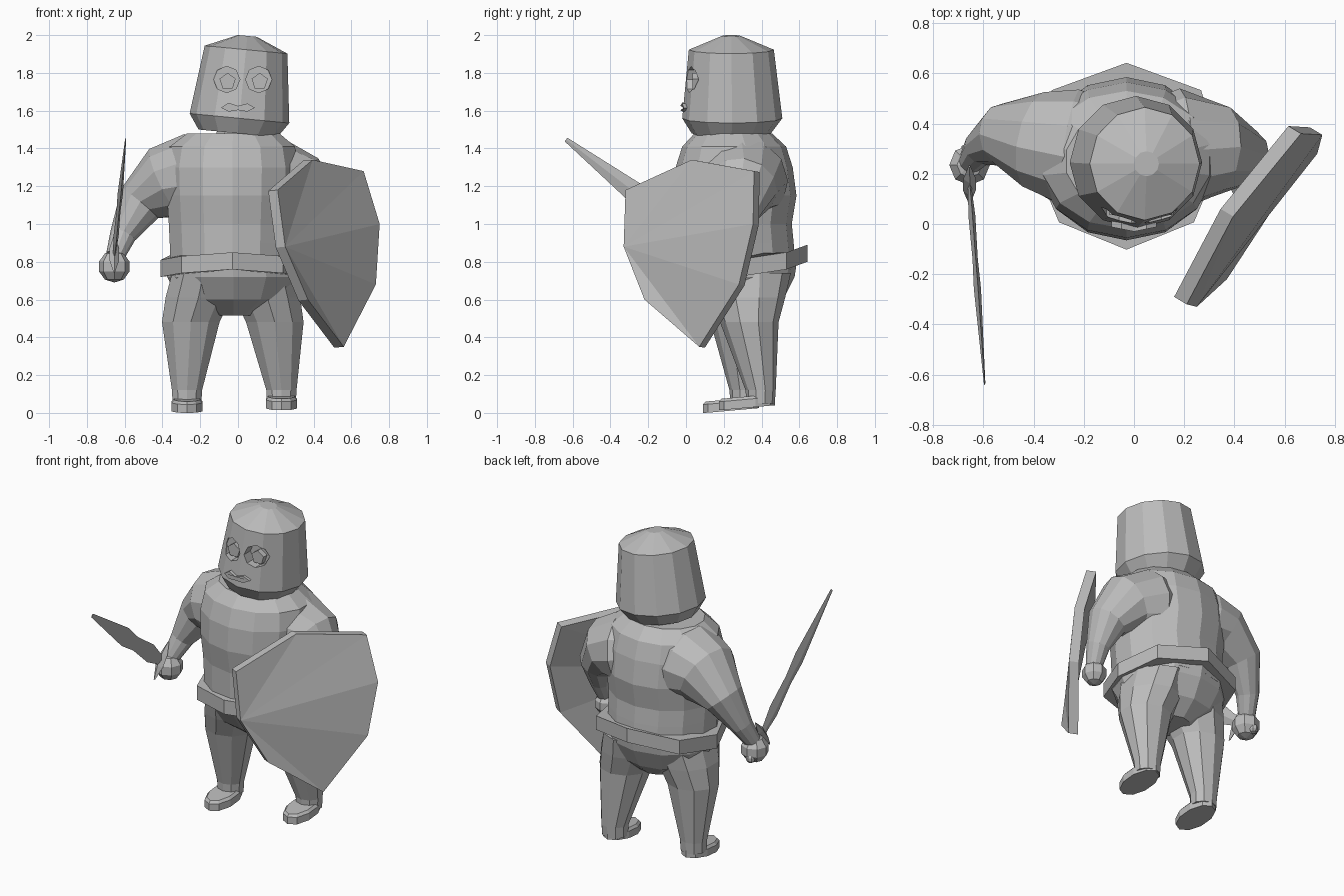
import bpy, bmesh
from math import pi, sin, cos, radians
from mathutils import Vector, Matrix, Quaternion

cube = bpy.data.objects.get("Cube")
if cube:
    bpy.data.objects.remove(cube)

grey = bpy.data.materials.new("plain grey")
grey.use_nodes = True
grey.diffuse_color = (0.5, 0.5, 0.5, 1)
grey.node_tree.nodes["Principled BSDF"].inputs["Base Color"].default_value = (0.5, 0.5, 0.5, 1)


def finish(name, bm):
    bmesh.ops.remove_doubles(bm, verts=bm.verts, dist=0.0005)
    bmesh.ops.recalc_face_normals(bm, faces=bm.faces)
    mesh = bpy.data.meshes.new(name)
    bm.to_mesh(mesh)
    bm.free()
    mesh.materials.append(grey)
    obj = bpy.data.objects.new(name, mesh)
    bpy.context.collection.objects.link(obj)
    return obj


def skin(name, loops):
    """Bridge equal-length loops of points and cap both ends."""
    bm = bmesh.new()
    rows = [[bm.verts.new(p) for p in loop] for loop in loops]
    n = len(rows[0])
    for a, b in zip(rows, rows[1:]):
        for i in range(n):
            j = (i + 1) % n
            bm.faces.new((a[i], a[j], b[j], b[i]))
    bm.faces.new(rows[0][::-1])
    bm.faces.new(rows[-1])
    return finish(name, bm)


def ring(c, rx, ry, n, q=Quaternion()):
    return [Vector(c) + q @ Vector((rx * sin(2 * pi * i / n), -ry * cos(2 * pi * i / n), 0))
            for i in range(n)]


def stack(name, rings, n):
    """Horizontal rings given as x, y, z, rx, ry."""
    return skin(name, [ring(r[:3], r[3], r[4], n) for r in rings])


def tube(name, pts, n):
    """Tube along a path given as x, y, z, radius."""
    loops = []
    for i, p in enumerate(pts):
        a, b = pts[max(i - 1, 0)], pts[min(i + 1, len(pts) - 1)]
        t = (Vector(b[:3]) - Vector(a[:3])).normalized()
        q = Vector((0, 0, -1)).rotation_difference(t)
        loops.append(ring(p[:3], p[3], p[3], n, q))
    return skin(name, loops)


def ball(name, c, r):
    bm = bmesh.new()
    bmesh.ops.create_uvsphere(bm, u_segments=8, v_segments=5, radius=r,
                              matrix=Matrix.Translation(c))
    return finish(name, bm)


# Torso, neck and hips
stack("torso", [(-.03, .27, .76, .335, .31), (-.03, .265, .9, .34, .305), (-.03, .26, 1.0, .345, .3),
                (-.03, .26, 1.15, .355, .325), (-.03, .255, 1.3, .36, .31),
                (-.03, .255, 1.41, .34, .275), (-.025, .25, 1.48, .25, .205)], 14)
stack("neck", [(0, .24, 1.44, .13, .13), (0, .24, 1.52, .11, .11)], 10)
stack("hips", [(-.03, .28, .82, .335, .31), (-.025, .28, .72, .35, .295),
               (-.025, .29, .6, .29, .225), (-.025, .3, .515, .12, .12)], 12)

# Belt rises at the front and more at the back, and is fuller behind
belt = []
for dz in (-.045, .045):
    loop = ring((-.03, .27, .765 + dz), .38, .372, 8)
    for p in loop:
        s = (p.y - .27) / .372
        p.x += (p.x + .03) * max(0, s) * .15
        p.z += s * s * (.08 if s > 0 else .04)
    belt.append(loop)
skin("belt", belt)

# Legs and feet, the right one a step ahead
for side, hx, hy, ax, ay in (("left", .195, .335, .23, .395), ("right", -.25, .285, -.27, .31)):
    mid = -.025
    stack(side + "_leg", [(ax, ay, .05, .08, .075), (ax, ay, .12, .084, .08),
                          (hx, hy, .48, .16, .155),
                          (mid + (hx - mid) * .82, hy - .01, .61, .183, .2),
                          (mid + (hx - mid) * .7, hy - .02, .74, .175, .24)], 10)
    lift = .015 if side == "left" else 0
    foot = []
    for h, w in ((0, .086), (.045, .086), (.06, .072)):
        loop = ring((ax, ay - .072, lift + h), w, w + .063, 10)
        for p in loop:
            p.z += max(0, (p.y - ay + .205) * .09)
        foot.append(loop)
    skin(side + "_foot", foot)

# Arms with broad shoulders, and hands
tube("right_arm", [(-.08, .285, 1.26, .2), (-.25, .3, 1.24, .24), (-.38, .33, 1.22, .2),
                   (-.52, .355, 1.11, .125), (-.61, .305, .94, .07), (-.65, .25, .83, .05)], 12)
tube("left_arm", [(.05, .285, 1.24, .2), (.19, .3, 1.22, .24), (.32, .295, 1.19, .19),
                  (.43, .265, 1.06, .12), (.455, .215, .91, .07), (.45, .17, .79, .048)], 12)
ball("right_hand", (-.655, .235, .775), .085)
ball("left_hand", (.445, .17, .75), .075)

# Helmet, tilted a little to its left
pivot = Vector((0, .24, 1.48))
tilt = Matrix.Translation(pivot) @ Matrix.Rotation(radians(5.5), 4, 'Y') @ Matrix.Translation(-pivot)
helmet = stack("helmet", [(0, .24, 1.48, .21, .21), (0, .245, 1.56, .265, .265),
                          (0, .24, 1.925, .22, .225), (0, .24, 1.998, .05, .05)], 12)
helmet.data.transform(tilt)


def disc(name, x, z, r, y0, y1, n):
    """Short prism facing the front."""
    return skin(name, [[(x + r * sin(2 * pi * i / n), y, z + r * cos(2 * pi * i / n))
                        for i in range(n)] for y in (y0, y1)])


# Eye holes cut into the helmet, each with an eye inside
for side, x in (("right", -.06), ("left", .11)):
    cutter = disc("cutter", x, 1.765, .07, -.2, .07, 8)
    mod = helmet.modifiers.new("hole", 'BOOLEAN')
    mod.operation, mod.object, mod.solver = 'DIFFERENCE', cutter, 'EXACT'
    deps = bpy.context.evaluated_depsgraph_get()
    cut = bpy.data.meshes.new_from_object(helmet.evaluated_get(deps))
    helmet.modifiers.clear()
    helmet.data = cut
    bpy.data.objects.remove(cutter)
    disc(side + "_eye", x + .005, 1.755, .045, .035, .08, 5)

# Mouth plate
upper = [(-.09, 1.615), (-.05, 1.642), (0, 1.625), (.05, 1.638), (.09, 1.615)]
lower = [(.05, 1.595), (0, 1.603), (-.05, 1.595)]
skin("mouth", [[(x, y + abs(x) * .2, z) for x, z in upper + lower] for y in (-.03, .03)])

# Sword: flat blade with two swells, and a pointed cross guard
grip, tip = Vector((-.66, .22, .79)), Vector((-.595, -.635, 1.447))
along = (tip - grip).normalized()
across = along.cross(Vector((1, 0, 0))).normalized()
thin = across.cross(along)


def diamond(c, u, w, v, t):
    return [c + u * w, c + v * t, c - u * w, c - v * t]


skin("blade", [diamond(grip.lerp(tip, f), across, w, thin, w * .25)
               for f, w in ((0, .025), (.12, .035), (.22, .055), (.42, .042), (.56, .057), (1, .012))])
guard = grip + along * .08
skin("cross_guard", [diamond(guard + across * s, along, w, thin, w)
                     for s, w in ((-.12, .004), (-.04, .025), (.04, .025), (.12, .004))])
ball("pommel", grip - along * .09, .03)

# Shield: flat eight-sided plate, fanned from its inner edge
face = [(.25, -.33, .88), (.37, -.22, .6), (.56, .07, .35), (.73, .28, .68),
        (.75, .355, 1.0), (.665, .36, 1.28), (.395, .03, 1.34), (.21, -.32, 1.18)]
back = Vector((-.05, .03, -.005))
bm = bmesh.new()
front = [bm.verts.new(p) for p in face]
rear = [bm.verts.new(Vector(p) + back) for p in face]
for i in range(8):
    j = (i + 1) % 8
    bm.faces.new((front[i], front[j], rear[j], rear[i]))
    if 0 < i < 7:
        bm.faces.new((front[0], front[i], front[j]))
        bm.faces.new((rear[0], rear[j], rear[i]))
finish("shield", bm)
